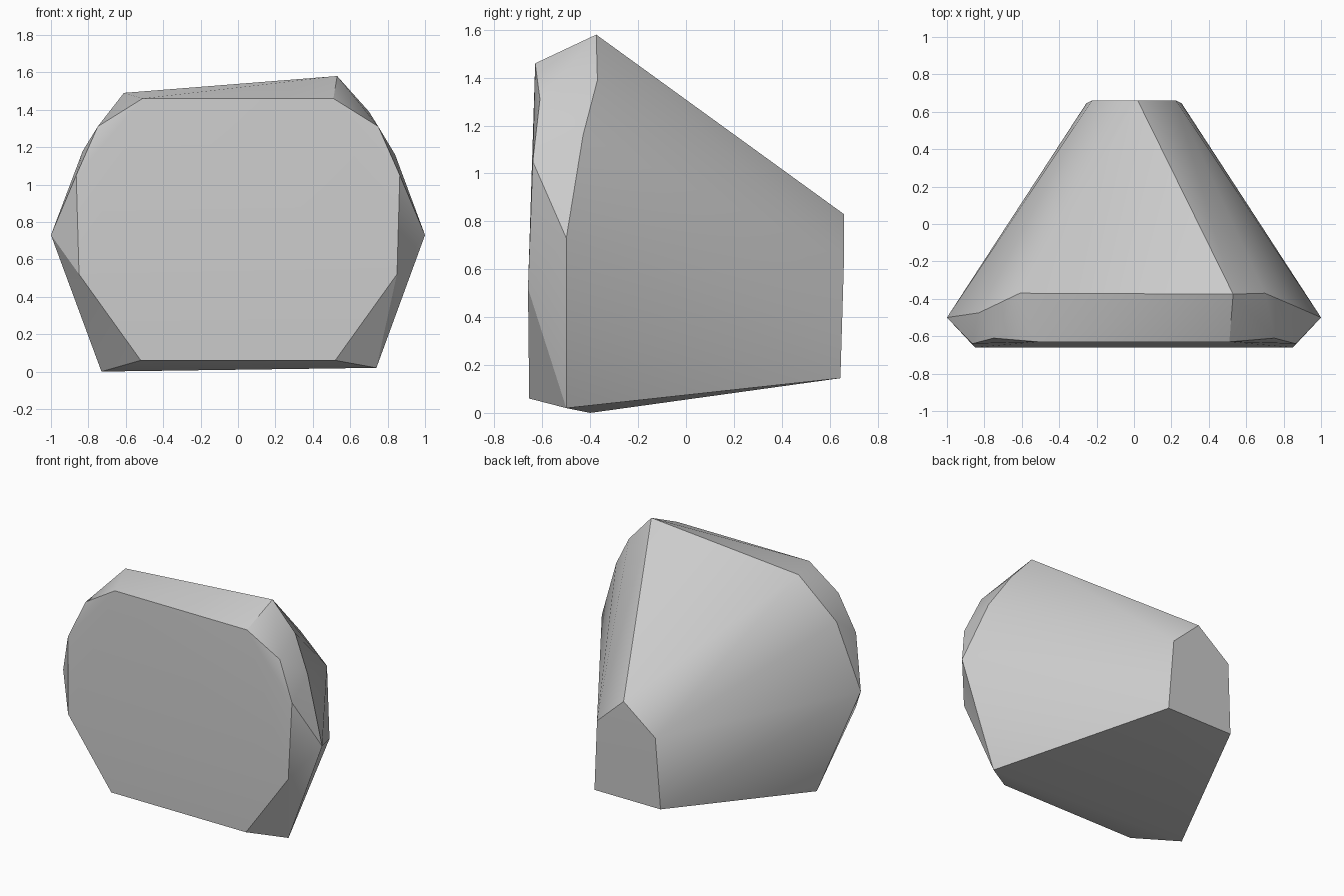
import bpy
import bmesh
import math

default_cube = bpy.data.objects.get("Cube")
if default_cube:
    bpy.data.objects.remove(default_cube, do_unlink=True)


def make_material(name, colour):
    material = bpy.data.materials.new(name)
    material.use_nodes = True
    material.diffuse_color = colour
    shader = material.node_tree.nodes["Principled BSDF"]
    shader.inputs["Base Color"].default_value = colour
    shader.inputs["Roughness"].default_value = 0.9
    return material


def mirrored(points):
    """Return the points together with their copies across x = 0."""
    return points + [(-x, y, z) for x, y, z in points]


# Broad, almost flat front face
front_outline = mirrored([
    (0.51, -0.63, 1.46),
    (0.75, -0.61, 1.31),
    (0.865, -0.64, 1.05),
    (0.85, -0.66, 0.52),
    (0.52, -0.655, 0.06),
])

# Widest ridge, just behind the front, with uneven corners
ridge = mirrored([(1.0, -0.5, 0.73)]) + [
    (0.53, -0.375, 1.58),
    (0.70, -0.37, 1.39),
    (0.84, -0.43, 1.16),
    (0.74, -0.5, 0.02),
    (-0.61, -0.37, 1.49),
    (-0.83, -0.475, 1.18),
    (-0.73, -0.4, 0.0),
]

# Small five-sided face at the narrow back end
back_outline = [(0.02, 0.66, 0.83)] + mirrored([
    (0.225, 0.66, 0.64),
    (0.255, 0.645, 0.145),
])


def build_rock(name, points, material):
    """Wrap the corner points in a faceted convex skin."""
    bm = bmesh.new()
    for point in points:
        bm.verts.new(point)
    hull = bmesh.ops.convex_hull(bm, input=bm.verts[:])
    loose = [item for item in hull["geom_interior"]
             if isinstance(item, bmesh.types.BMVert)]
    bmesh.ops.delete(bm, geom=loose, context="VERTS")
    bmesh.ops.recalc_face_normals(bm, faces=bm.faces[:])
    mesh = bpy.data.meshes.new(name)
    bm.to_mesh(mesh)
    bm.free()
    mesh.materials.append(material)
    rock = bpy.data.objects.new(name, mesh)
    bpy.context.collection.objects.link(rock)
    return rock


stone_grey = make_material("stone_grey", (0.6, 0.6, 0.6, 1.0))
rock = build_rock("rock", front_outline + ridge + back_outline, stone_grey)

# Soft shading across shallow facets, crisp edges elsewhere
bpy.ops.object.select_all(action="DESELECT")
rock.select_set(True)
bpy.context.view_layer.objects.active = rock
bpy.ops.object.shade_smooth_by_angle(angle=math.radians(30))
